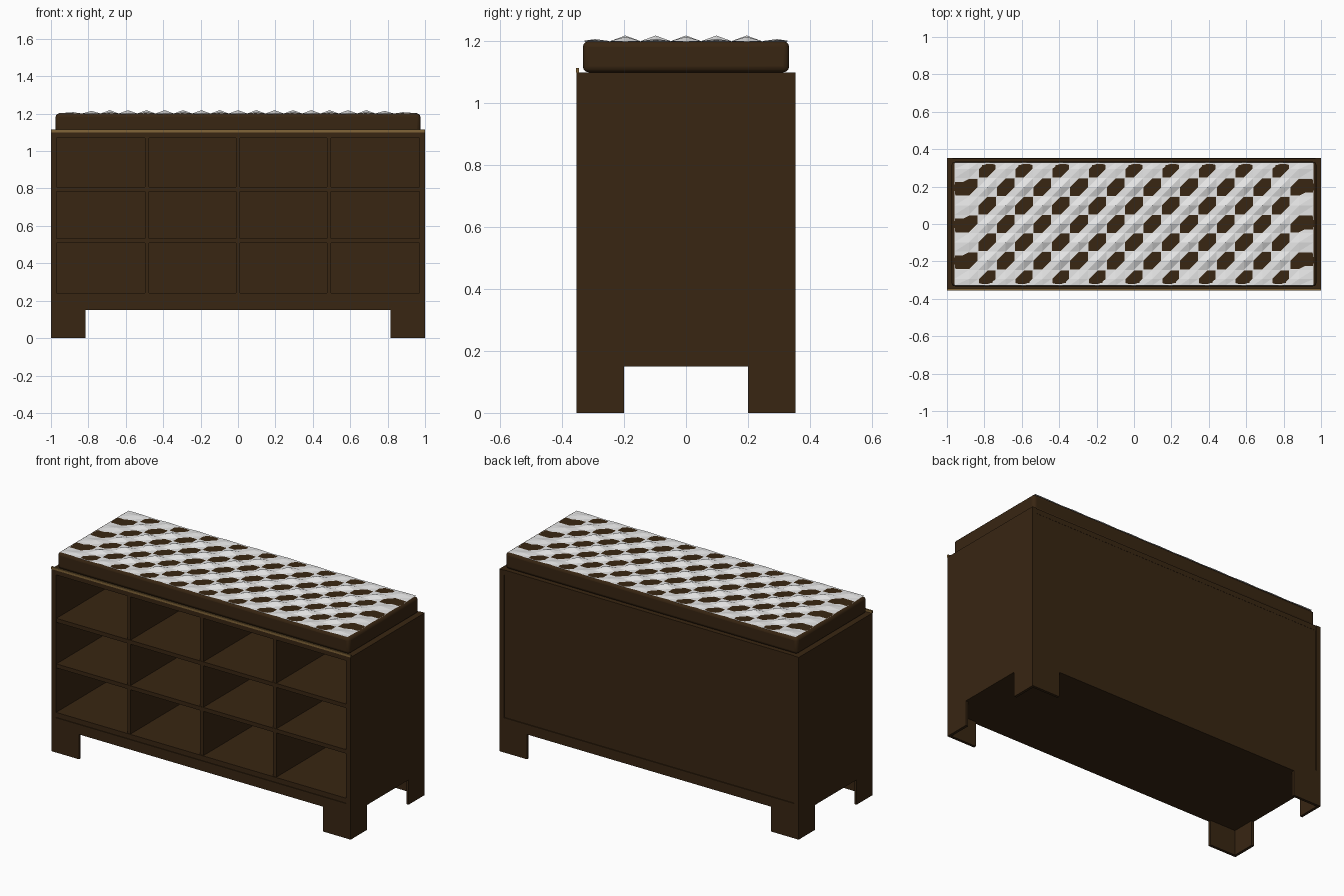
import bpy, bmesh, math

cube = bpy.data.objects.get("Cube")
if cube:
    bpy.data.objects.remove(cube, do_unlink=True)


def material(name, color):
    m = bpy.data.materials.new(name)
    m.use_nodes = True
    m.diffuse_color = (*color, 1)
    m.node_tree.nodes["Principled BSDF"].inputs["Base Color"].default_value = (*color, 1)
    return m


BROWN = material("dark brown wood", (0.04, 0.019, 0.006))
GOLD = material("brass trim", (0.22, 0.13, 0.04))
WHITE = material("white fabric", (0.8, 0.8, 0.8))


def finish(name, bm, mat):
    mesh = bpy.data.meshes.new(name)
    bm.to_mesh(mesh)
    bm.free()
    mesh.materials.append(mat)
    obj = bpy.data.objects.new(name, mesh)
    bpy.context.collection.objects.link(obj)
    return obj


def box(name, x, y, z, mat=BROWN):
    """Box from (min, max) ranges on each axis."""
    bm = bmesh.new()
    bmesh.ops.create_cube(bm, size=1)
    for v in bm.verts:
        v.co = [r[0] if c < 0 else r[1] for c, r in zip(v.co, (x, y, z))]
    return finish(name, bm, mat)


D = 0.353       # half depth
T = 0.03        # panel thickness
BASE, FLOOR, TOP = 0.15, 0.21, 1.10
IN = 1 - T      # inner half width

# Cabinet carcass
box("base_plinth", (-1, 1), (-D, D), (BASE, FLOOR))
for side, s in (("left", 1), ("right", -1)):
    box(side + "_panel", sorted((s * IN, s)), (-D, D), (FLOOR, TOP))
box("bottom_panel", (-IN, IN), (-D + 0.004, D - 0.01), (FLOOR, FLOOR + T))
box("top_panel", (-IN, IN), (-D + 0.004, D - 0.004), (TOP - T, TOP))
box("back_panel", (-IN, IN), (D - 0.025, D - 0.005), (FLOOR, TOP - T))

# Cubby shelves and dividers
for name, z in (("lower_shelf", 0.52), ("upper_shelf", 0.795)):
    box(name, (-IN, IN), (-D + 0.006, D - 0.02), (z - 0.012, z + 0.012))
for name, x in (("right_divider", -0.487), ("middle_divider", 0), ("left_divider", 0.487)):
    box(name, (x - 0.011, x + 0.011), (-D + 0.008, D - 0.02), (FLOOR + T, TOP - T))

# Thin trim along the front top edge
box("front_trim", (-1, 1), (-D - 0.002, -D + 0.008), (TOP, TOP + 0.014), GOLD)

# L-shaped corner feet
for side, sx in (("left", 1), ("right", -1)):
    for end, sy in (("front", -1), ("back", 1)):
        label = f"{end}_{side}_foot"
        box(label + "_face", sorted((sx * 0.815, sx)),
            sorted((sy * (D - 0.016), sy * D)), (0, BASE))
        box(label + "_side", sorted((sx * 0.984, sx)),
            sorted((sy * 0.2, sy * (D - 0.016))), (0, BASE))

# Cushion with rounded edges
cushion = box("cushion", (-0.975, 0.975), (-0.333, 0.333), (TOP, 1.2))
bevel = cushion.modifiers.new("rounded", "BEVEL")
bevel.width, bevel.segments = 0.018, 3
bpy.context.view_layer.objects.active = cushion
cushion.select_set(True)
bpy.ops.object.shade_smooth_by_angle(angle=math.radians(40))


# Tufted cover: egg-crate facets rising through the cushion top
def ticks(count, pitch, edge):
    inner = [(i * pitch / 2, i) for i in range(-count, count + 1)]
    return [(-edge, -count)] + inner + [(edge, count)]


PITCH = 0.098
xs, ys = ticks(18, PITCH, 0.96), ticks(6, PITCH, 0.328)
bm = bmesh.new()
rows = []
for x, i in xs:
    row = []
    for y, j in ys:
        wave = math.cos(i * math.pi / 2) * math.cos(j * math.pi / 2)
        fade = min(1, 0.08 + (0.96 - abs(x)) / 0.25, 0.08 + (0.328 - abs(y)) / 0.12)
        row.append(bm.verts.new((x, y, 1.2006 + 0.018 * wave * fade)))
    rows.append(row)
for a, b in zip(rows, rows[1:]):
    for k in range(len(ys) - 1):
        bm.faces.new((a[k], b[k], b[k + 1]))
        bm.faces.new((a[k], b[k + 1], a[k + 1]))
finish("tufted_cover", bm, WHITE)
